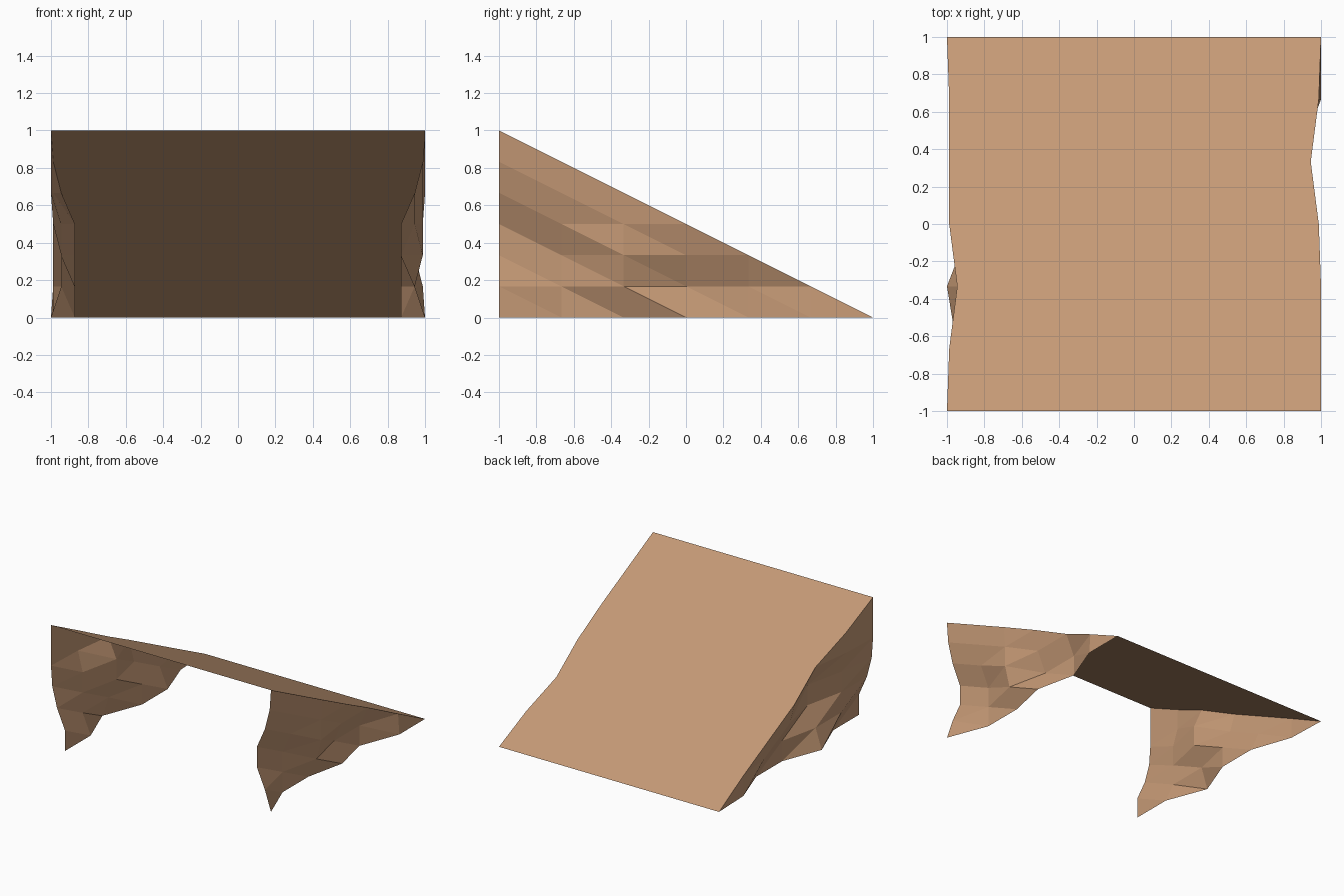
import bpy

if "Cube" in bpy.data.objects:
    bpy.data.objects.remove(bpy.data.objects["Cube"])

# Single wood-brown colour
mat = bpy.data.materials.new("warm tan")
mat.diffuse_color = (0.56, 0.32, 0.18, 1)
mat.use_nodes = True
mat.node_tree.nodes["Principled BSDF"].inputs["Base Color"].default_value = mat.diffuse_color

# Chipping depth levels: 0 none, 1 slight, 2 medium, 3 deep
DEPTH = (0.0, 0.012, 0.055, 0.128)
N = 6

# One string per height row (bottom to top), one digit per step from front to back
RIGHT = ["0332300", "232331", "33122", "3211", "210", "10", "0"]
LEFT = ["3303310", "322321", "22321", "1231", "012", "01", "0"]


def point(rows, side, i, j):
    return (side * (1 - DEPTH[int(rows[j][i])]), -1 + i / 3, j / N)


def build(name, verts, faces):
    mesh = bpy.data.meshes.new(name)
    mesh.from_pydata(verts, [], faces)
    mesh.materials.append(mat)
    obj = bpy.data.objects.new(name, mesh)
    bpy.context.collection.objects.link(obj)
    return obj


def chipped_side(name, rows, side):
    verts, index = [], {}
    for j in range(N + 1):
        for i in range(N + 1 - j):
            index[i, j] = len(verts)
            verts.append(point(rows, side, i, j))
    faces = []
    for i, j in index:
        if i + j < N:
            faces.append([index[i, j], index[i + 1, j], index[i, j + 1]])
        if i + j < N - 1:
            faces.append([index[i + 1, j], index[i + 1, j + 1], index[i, j + 1]])
    if side < 0:
        faces = [f[::-1] for f in faces]
    build(name, verts, faces)


# Rough triangular side walls
chipped_side("right_side", RIGHT, 1)
chipped_side("left_side", LEFT, -1)

# Sloped deck, its edges following the chipped sides (front, back and base stay open)
verts = []
for i in range(N + 1):
    verts += [point(LEFT, -1, i, N - i), point(RIGHT, 1, i, N - i)]
build("ramp_deck", verts,
      [(2 * i, 2 * i + 1, 2 * i + 3, 2 * i + 2) for i in range(N)])
